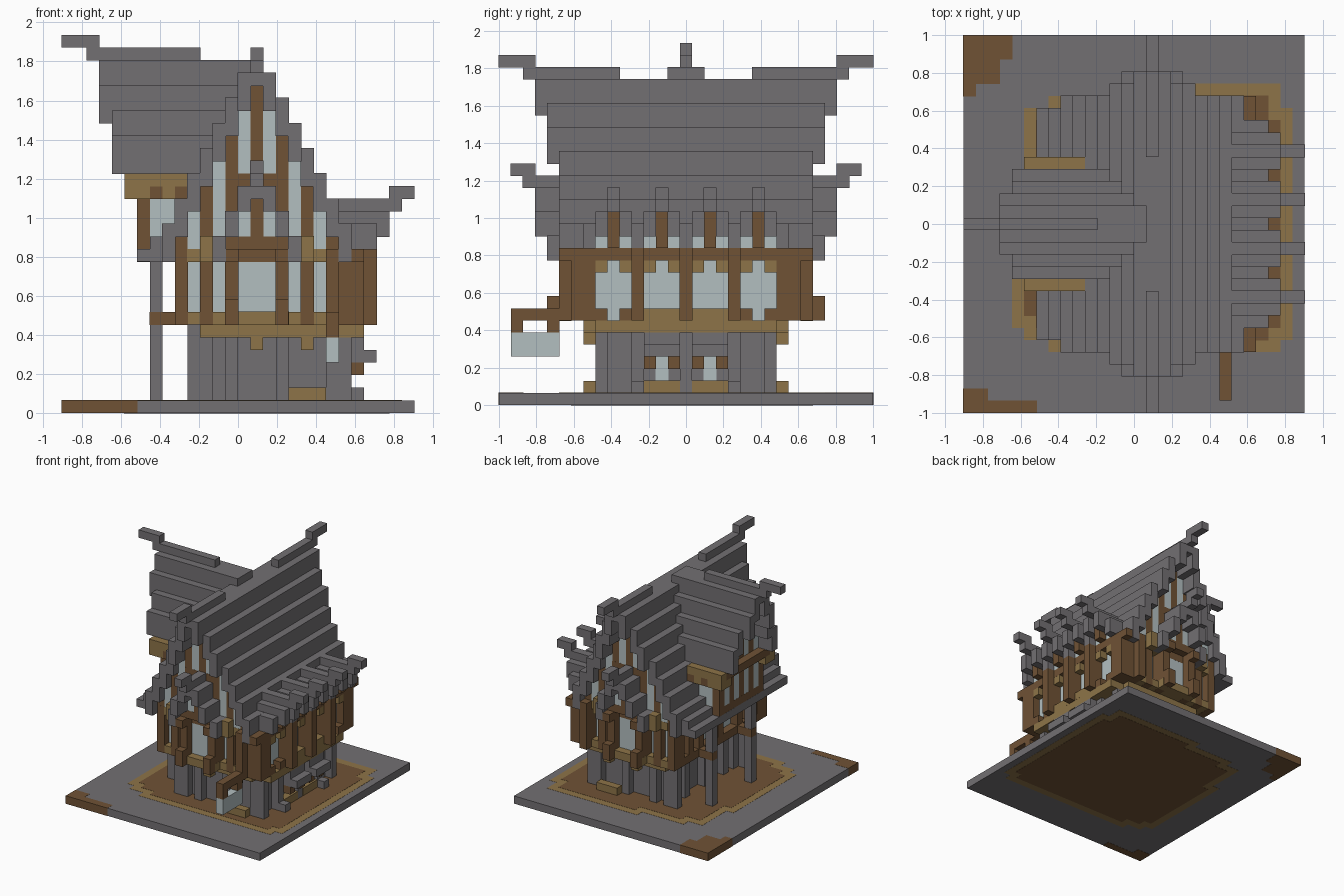
import bpy
import bmesh
from mathutils import Matrix, Vector

cube = bpy.data.objects.get("Cube")
if cube:
    bpy.data.objects.remove(cube, do_unlink=True)

# The house sits on a block grid; one block is this many units
UNIT = 2 / 31
CENTRE = Vector((14, 15.5, 0))


def material(name, red, green, blue):
    mat = bpy.data.materials.new(name)
    mat.use_nodes = True
    mat.diffuse_color = (red, green, blue, 1)
    mat.node_tree.nodes["Principled BSDF"].inputs["Base Color"].default_value = (red, green, blue, 1)
    return mat


stone = material("grey_stone", .17, .16, .17)
timber = material("dark_timber", .16, .085, .036)
trim = material("tan_timber", .27, .175, .065)
glass = material("pale_glass", .45, .52, .53)


def part(name, mat, boxes, mirror=False, grow=0.0):
    """Join block boxes (x0, x1, y0, y1, z0, z1); mirror copies front to back."""
    bm = bmesh.new()
    boxes = set(boxes)
    if mirror:
        boxes |= {(a, b, 31 - d, 31 - c, e, f) for a, b, c, d, e, f in boxes}
    for a, b, c, d, e, f in sorted(boxes):
        low = Vector((a, c, e)) - Vector((grow, grow, grow))
        high = Vector((b, d, f)) + Vector((grow, grow, grow))
        place = Matrix.Translation(((low + high) / 2 - CENTRE) * UNIT)
        bmesh.ops.create_cube(bm, size=UNIT, matrix=place @ Matrix.Diagonal((high - low).to_4d()))
    mesh = bpy.data.meshes.new(name)
    bm.to_mesh(mesh)
    bm.free()
    mesh.materials.append(mat)
    obj = bpy.data.objects.new(name, mesh)
    bpy.context.collection.objects.link(obj)


def sides(centre, offset):
    return {centre - offset, centre + offset}


# Ground slab with a stepped patch of earth, its rim and two bare corners
part("ground_slab", stone, [(0, 28, 0, 31, 0, 1)])
patch = [(4, 27, 7, 20), (5, 27, 6, 25), (7, 26, 5, 26), (13, 26, 5, 27)]
part("ground_rim", trim, [r + (0, 1) for r in patch], grow=.02)
part("ground_earth", timber, [(a + 1, b - 1, c + 1, d - 1, 0, 1) for a, b, c, d in patch], grow=.04)
corners = [(0, 6, 0, 1), (0, 2, 1, 2), (0, 4, 29, 31), (0, 3, 27, 31), (0, 1, 26, 31)]
part("bare_corners", timber, [r + (0, 1) for r in corners], grow=.02)

# Stone basement with buttresses, and the posts under the side wing
part("basement", stone, [(12, 22, 9, 22, 1, 7)])
part("basement_buttresses", stone,
     [(i, i + 1, 8, 10, 1, 6) for i in (11, 13, 17, 21)]
     + [(i, i + 1, j, j + 1, 1, 6) for i in (11, 22) for j in (8, 11, 15)], mirror=True)
part("wing_posts", stone, [(7, 8, 11, 12, 1, 13), (10, 11, 8, 9, 1, 8),
                           (11, 12, 8, 9, 1, 2), (11, 12, 8, 9, 4, 6)], mirror=True)
part("wing_post_beams", timber, [(7, 10, 11, 12, 7, 8)], mirror=True, grow=.02)

# Basement windows with hoods on the side
part("basement_hoods", stone, [(22, 24, 12, 15, 5, 6), (23, 25, 12, 15, 4, 5),
                               (23, 24, 11, 12, 1, 2)], mirror=True)
part("basement_hood_brackets", timber,
     [(22, 24, j, j + 1, 3, 4) for j in (12, 14)], mirror=True)
part("basement_glass", glass, [(21, 22, 13, 14, 2, 4)], mirror=True, grow=.03)
part("basement_sills", trim, [(22, 23, 12, 15, 1, 2)], mirror=True, grow=.02)
part("basement_front_trim", trim, [(18, 21, 7, 8, 1, 2)] +
     [(i, i + 1, 7, 8, 5, 6) for i in (15, 19)], mirror=True)

# Main floor: a glazed core framed by sills, posts and lintels
part("floor_slab", trim, [(11, 22, 7, 24, 6, 7), (10, 21, 6, 25, 7, 8), (22, 24, 8, 23, 6, 7)])
part("floor_glass", glass, [(10, 23, 7, 24, 7, 13)])
part("bay_glass", glass, [(14, 17, 6, 7, 8, 13)], mirror=True)
part("front_posts", timber,
     [(i, i + 1, 6, 7, 7, 13) for i in (9, 11, 19, 21)]
     + [(i, i + 1, 5, 7, 7, 13) for i in (13, 17, 21)]
     + [(i, i + 1, 4, 5, k, k + 1) for i in (13, 17) for k in (7, 8, 12)],
     mirror=True, grow=.02)
part("front_lintels", trim, [(10, 13, 6, 7, 12, 13), (18, 21, 6, 7, 12, 13),
                             (11, 12, 5, 6, 12, 14), (19, 20, 5, 6, 12, 14),
                             (13, 18, 5, 6, 7, 8)], mirror=True, grow=.03)
part("side_posts", timber,
     [(22, 25, j, j + 1, 7, 13) for j in (11, 15)]
     + [(22, 24, j, j + 1, 7, 13) for j in (6, 7)]
     + [(9, 10, j, j + 1, 7, 13) for j in (7, 9, 11, 15)]
     + [(23, 24, 5, 26, 12, 13), (9, 10, 7, 24, 7, 8)], mirror=True, grow=.02)
part("side_window_corners", trim,
     [(23, 24, j, j + 1, 11, 12) for j in (8, 10, 12, 14)]
     + [(23, 24, 12, 15, 7, 8)], mirror=True, grow=.01)
part("side_window_feet", timber, [(23, 24, j, j + 1, 7, 8) for j in (8, 10)], mirror=True)

# Hanging lantern at the front corner
part("lantern_arm", timber, [(21, 22, 1, 5, 7, 8), (21, 22, 1, 2, 6, 7), (21, 22, 4, 5, 6, 7)])
part("lantern", glass, [(21, 22, 1, 5, 4, 6)])

# Main gable walls: alternate timber and glass strips below the roof slope
for mat, name, first in ((timber, "main_gable_timber", 0), (glass, "main_gable_glass", 1)):
    part(name, mat, [(i, i + 1, 6, 7, 13, 27 - 2 * d)
                     for d in range(first, 7, 2) for i in sides(15, d)], mirror=True)
part("main_gable_beam", timber, [(13, 18, 6, 7, 18, 19), (9, 22, 6, 7, 12, 13)],
     mirror=True, grow=.01)

# Main roof: steep steps with shorter courses lower down
courses = [(15 + s * d, 16 + s * d, 3 if d < 2 else 4 if d < 4 else 5, 16,
            max(12, 26 - 2 * d), 29 - 2 * d) for d in range(1, 8) for s in (-1, 1)]
part("main_roof", stone, courses + [(15, 16, 3, 16, 26, 27)], mirror=True, grow=.03)
part("main_ridge_ends", stone, [(15, 16, 2, 10, 27, 28), (15, 16, 0, 3, 28, 29)],
     mirror=True, grow=.02)
part("side_eave", stone, [(7, 8, 6, 25, 12, 14), (6, 7, 6, 25, 12, 13)])

# Small gables over the front and back bays
part("bay_roof", stone,
     [(i, i + 1, 3 if d < 3 else 4, 7, 18 - 2 * d, 20 - 2 * d)
      for d in range(1, 4) for i in sides(15, d)]
     + [(15, 16, 3, 7, 17, 19), (15, 16, 2, 3, 18, 19), (15, 16, 1, 3, 19, 20)],
     mirror=True, grow=.03)
part("bay_gable_timber", timber, [(15, 16, 5, 6, 13, 17), (13, 18, 5, 6, 13, 14)],
     mirror=True, grow=.02)
part("bay_gable_glass", glass, [(14, 17, 5, 6, 14, 16)], mirror=True)

# Side wing: overhanging room with its own gable and roof
part("wing_floor", stone, [(6, 10, 11, 20, 12, 13)], grow=.02)
part("wing_glass", glass, [(6, 10, 11, 12, 13, 19)], mirror=True)
part("wing_frame", timber, [(6, 7, 11, 12, 13, 19), (6, 10, 11, 12, 13, 14),
                            (9, 10, 11, 12, 13, 19)], mirror=True, grow=.02)
part("wing_brackets", trim, [(5, 10, 10, 11, 18, 19)] +
     [(i, i + 1, 10, 12, 17, 18) for i in (5, 6, 8)], mirror=True, grow=.01)
part("wing_bracket_blocks", timber,
     [(i, i + 1, 10, 12, 17, 18) for i in (7, 9)], mirror=True)
for mat, name, first in ((timber, "wing_gable_timber", 0), (glass, "wing_gable_glass", 1)):
    part(name, mat, [(6, 7, j, j + 1, 13, 28 - 2 * d)
                     for d in range(first, 4, 2) for j in sides(15, d)])
part("wing_gable_beam", timber, [(5, 6, 11, 20, 18, 19), (6, 7, 11, 20, 13, 14)], grow=.01)
part("wing_roof", stone,
     [(3 if d < 3 else 4, 15, j, j + 1, 27 - 2 * d, 30 - 2 * d)
      for d in range(1, 5) for j in sides(15, d)] + [(3, 15, 15, 16, 27, 28)], grow=.02)
part("wing_ridge_end", stone, [(2, 11, 15, 16, 28, 29), (0, 3, 15, 16, 29, 30)], grow=.01)

# Row of four dormers along the long side
dormers = (9, 13, 17, 21)
part("dormer_roofs", stone,
     [(21, 26, j, j + 1, 14, 16) for c in dormers for j in sides(c, 1)]
     + [(21, 25, j, j + 1, 13, 15) for c in dormers for j in sides(c, 2)], grow=.02)
part("dormer_ridges", stone,
     [(20, 27, c, c + 1, 16, 17) for c in dormers]
     + [(26, 28, c, c + 1, 17, 18) for c in dormers], grow=.03)
part("dormer_posts", timber, [(23, 25, c, c + 1, 13, 16) for c in dormers])
part("dormer_glass", glass, [(22, 24, c - 1, c + 2, 13, 15) for c in dormers])
